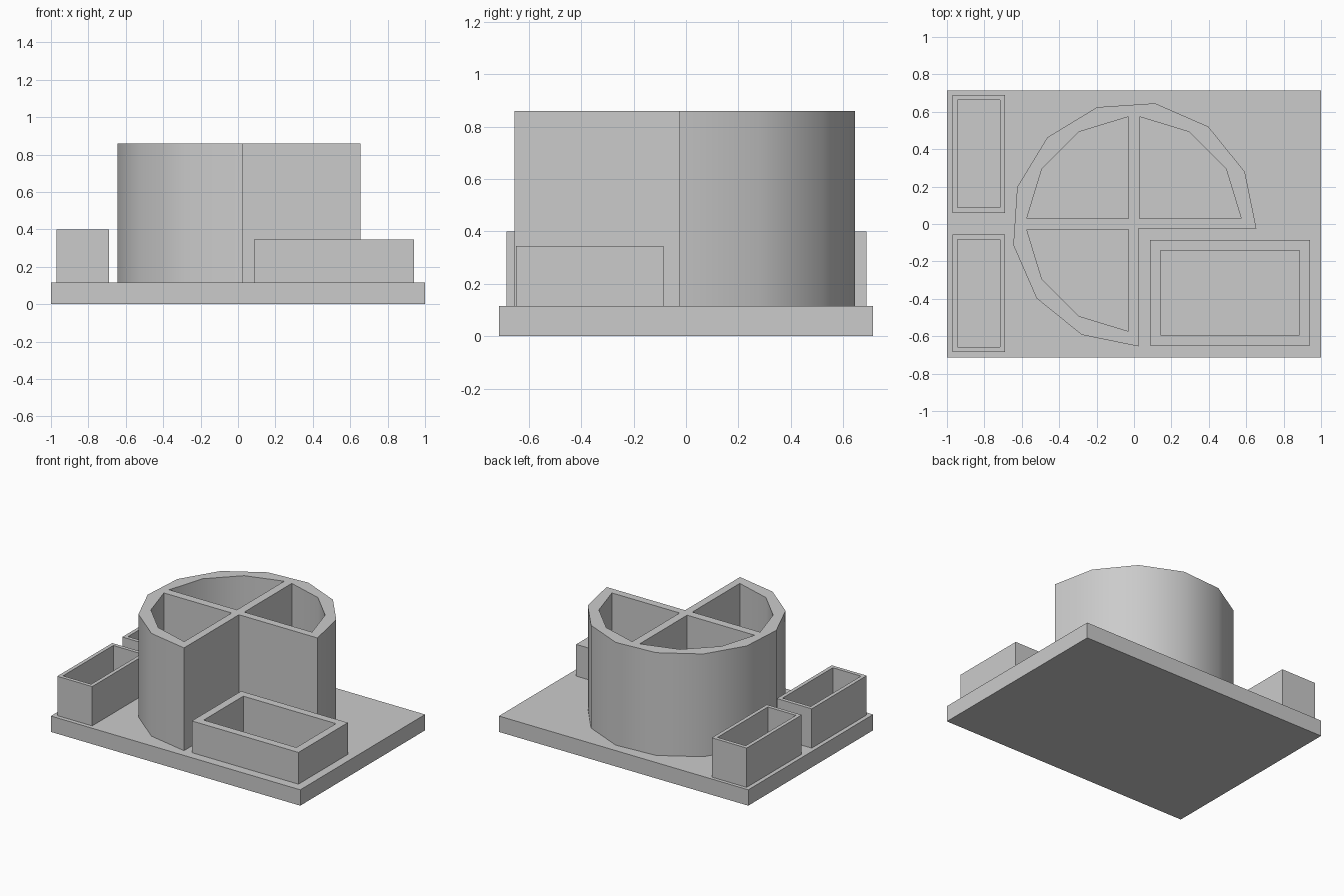
import bpy
import bmesh
from math import cos, sin, radians

if "Cube" in bpy.data.objects:
    bpy.data.objects.remove(bpy.data.objects["Cube"], do_unlink=True)

BASE_TOP = 0.115
FLOOR = 0.03       # bottom of every pocket
WALL_TOP = 0.86    # top of the round holder
ABOVE = 1.0        # cutters reach past every rim

grey = bpy.data.materials.new("plain grey")
grey.use_nodes = True
colour = (0.6, 0.6, 0.6, 1)
grey.diffuse_color = colour
grey.node_tree.nodes["Principled BSDF"].inputs["Base Color"].default_value = colour


def prism(name, outline, z0, z1):
    """Extrude a counter-clockwise outline from z0 to z1."""
    bm = bmesh.new()
    face = bm.faces.new([bm.verts.new((x, y, z0)) for x, y in outline])
    top = bmesh.ops.extrude_face_region(bm, geom=[face])["geom"]
    for v in top:
        if isinstance(v, bmesh.types.BMVert):
            v.co.z = z1
    bmesh.ops.recalc_face_normals(bm, faces=bm.faces)
    mesh = bpy.data.meshes.new(name)
    bm.to_mesh(mesh)
    bm.free()
    obj = bpy.data.objects.new(name, mesh)
    bpy.context.collection.objects.link(obj)
    mesh.materials.append(grey)
    return obj


def rect(x0, x1, y0, y1):
    return [(x0, y0), (x1, y0), (x1, y1), (x0, y1)]


def arc(radius, start, end, steps):
    angles = [radians(start + (end - start) * i / steps) for i in range(steps + 1)]
    return [(radius * cos(a), radius * sin(a)) for a in angles]


def cutter(name, outline):
    obj = prism(name, outline, FLOOR, ABOVE)
    obj.hide_render = True
    return obj


def activate(obj):
    bpy.ops.object.select_all(action="DESELECT")
    obj.select_set(True)
    bpy.context.view_layer.objects.active = obj


def carve(obj, cutters):
    activate(obj)
    for c in cutters:
        mod = obj.modifiers.new("pocket", "BOOLEAN")
        mod.operation = "DIFFERENCE"
        mod.solver = "EXACT"
        mod.object = c
        bpy.ops.object.modifier_apply(modifier=mod.name)


# Three-quarter round holder, with an open notch at the front left
notch = 0.025
holder = prism("round_holder", arc(0.655, -2.2, 272.2, 10) + [(notch, -notch)],
               BASE_TOP, WALL_TOP)

# Three quarter-round pockets separated by a cross of thin walls
rib = 0.03
quarter_cutters = []
for i, (sx, sy) in enumerate([(1, 1), (-1, 1), (-1, -1)]):
    outline = [(rib, rib)] + arc(0.574, 3, 87, 3)
    outline = [(sx * x, sy * y) for x, y in outline]
    if sx * sy < 0:
        outline.reverse()
    quarter_cutters.append(cutter("quarter_cutter_%d" % i, outline))
carve(holder, quarter_cutters)

# Rectangular trays: name, outer bounds, wall thickness, rim height
trays = [
    ("wide_tray", (0.085, 0.94, -0.65, -0.085), 0.056, 0.345),
    ("back_small_tray", (-0.97, -0.69, 0.06, 0.69), 0.027, 0.40),
    ("front_small_tray", (-0.97, -0.69, -0.685, -0.055), 0.027, 0.40),
]
tray_cutters = []
for name, (x0, x1, y0, y1), t, top in trays:
    tray = prism(name, rect(x0, x1, y0, y1), BASE_TOP, top)
    hole = cutter(name + "_cutter", rect(x0 + t, x1 - t, y0 + t, y1 - t))
    carve(tray, [hole])
    tray_cutters.append(hole)

# Base plate, hollowed under every pocket
base = prism("base_plate", rect(-1, 1, -0.715, 0.715), 0, BASE_TOP)
carve(base, quarter_cutters + tray_cutters)

for c in quarter_cutters + tray_cutters:
    bpy.data.objects.remove(c, do_unlink=True)

# Round walls shade smoothly, corners stay sharp
activate(holder)
bpy.ops.object.shade_smooth_by_angle(angle=radians(30))
